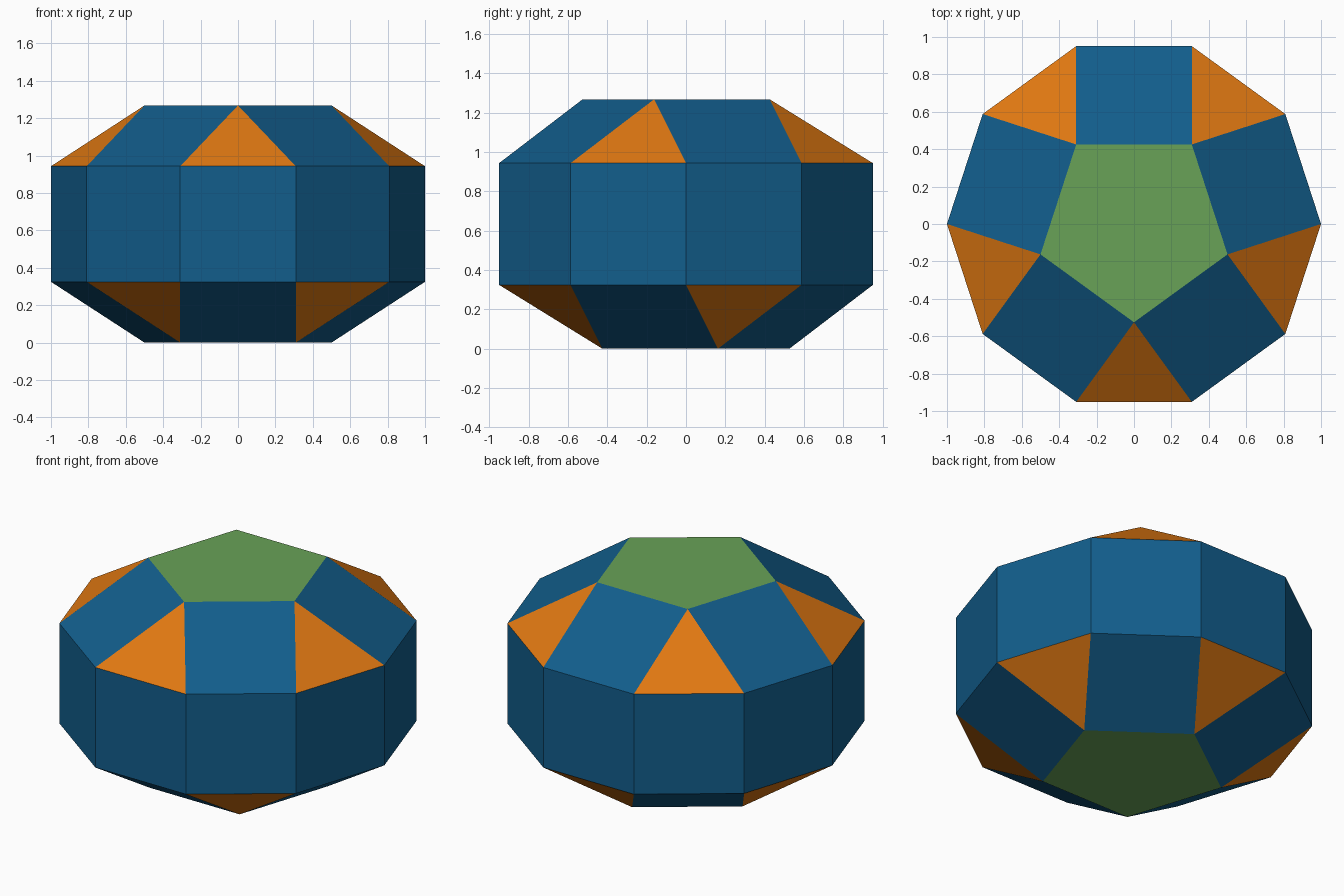
import bpy, bmesh, math

if "Cube" in bpy.data.objects:
    bpy.data.objects.remove(bpy.data.objects["Cube"])


def material(name, rgb):
    m = bpy.data.materials.new(name)
    m.diffuse_color = (*rgb, 1)
    m.use_nodes = True
    m.node_tree.nodes["Principled BSDF"].inputs["Base Color"].default_value = m.diffuse_color
    return m


# Every edge has the same length: the side of a decagon of radius 1
EDGE = 2 * math.sin(math.radians(18))
PENT_R = EDGE / (2 * math.sin(math.radians(36)))
CAP_H = EDGE * math.sqrt((5 - math.sqrt(5)) / 10)
Z_LOW, Z_HIGH, Z_TOP = CAP_H, CAP_H + EDGE, 2 * CAP_H + EDGE


def ring(bm, count, radius, z, start):
    return [bm.verts.new((radius * math.cos(math.radians(start + 360 * i / count)),
                          radius * math.sin(math.radians(start + 360 * i / count)), z))
            for i in range(count)]


def cap(bm, decagon, z, start):
    """Pentagon joined to the decagon by alternating triangles and squares."""
    pent = ring(bm, 5, PENT_R, z, start)
    bm.faces.new(pent)
    first = round((start - 18) / 36)
    for k in range(5):
        a, b, c = (decagon[(first + 2 * k + j) % 10] for j in range(3))
        bm.faces.new((a, b, pent[k]))
        bm.faces.new((b, c, pent[(k + 1) % 5], pent[k]))


bm = bmesh.new()

# Square belt around the middle
low = ring(bm, 10, 1, Z_LOW, 0)
high = ring(bm, 10, 1, Z_HIGH, 0)
for i in range(10):
    j = (i + 1) % 10
    bm.faces.new((low[i], low[j], high[j], high[i]))

# Top cap, and bottom cap turned half a step
cap(bm, high, Z_TOP, -90)
cap(bm, low, 0, 90)
bmesh.ops.recalc_face_normals(bm, faces=bm.faces[:])

# Colour by number of sides: triangle, square, pentagon
for f in bm.faces:
    f.material_index = len(f.verts) - 3
    f.smooth = False

mesh = bpy.data.meshes.new("faceted_solid")
bm.to_mesh(mesh)
bm.free()
mesh.materials.append(material("orange", (0.75, 0.19, 0.006)))
mesh.materials.append(material("blue", (0.006, 0.11, 0.26)))
mesh.materials.append(material("green", (0.14, 0.36, 0.095)))
bpy.context.collection.objects.link(bpy.data.objects.new("faceted_solid", mesh))
